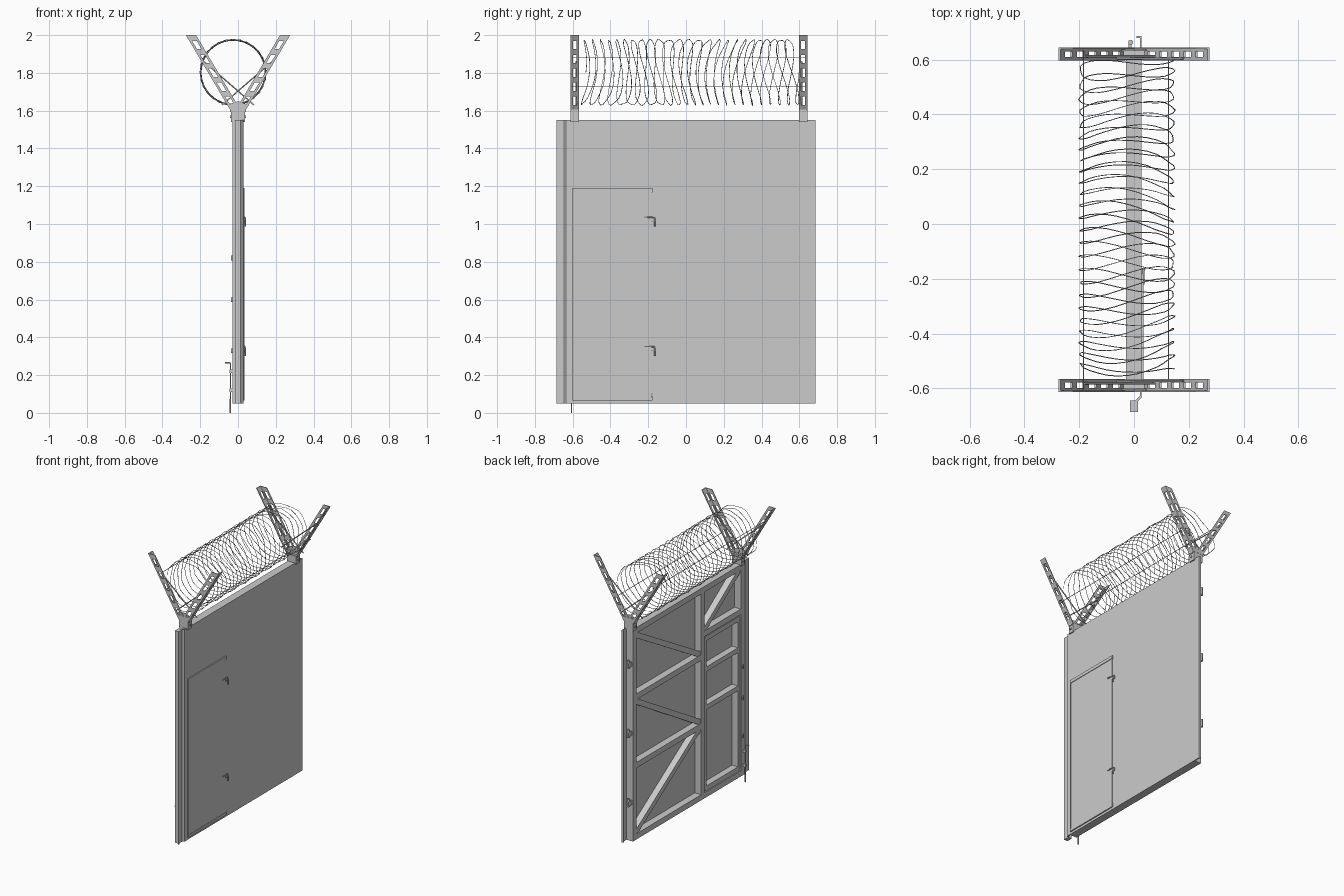
import bpy, bmesh, math, random
from mathutils import Vector

if "Cube" in bpy.data.objects:
    bpy.data.objects.remove(bpy.data.objects["Cube"])

random.seed(4)


def finish(name, bm):
    bmesh.ops.recalc_face_normals(bm, faces=bm.faces)
    me = bpy.data.meshes.new(name)
    bm.to_mesh(me)
    bm.free()
    ob = bpy.data.objects.new(name, me)
    bpy.context.collection.objects.link(ob)
    return ob


def add_prism(bm, pts, offset):
    a = [bm.verts.new(p) for p in pts]
    b = [bm.verts.new(Vector(p) + Vector(offset)) for p in pts]
    n = len(pts)
    bm.faces.new(a)
    bm.faces.new(b[::-1])
    for i in range(n):
        bm.faces.new((a[i], a[(i + 1) % n], b[(i + 1) % n], b[i]))


def prism(name, pts, offset):
    bm = bmesh.new()
    add_prism(bm, pts, offset)
    return finish(name, bm)


def box(name, x, y, z):
    return prism(name, [(x[0], y[0], z[0]), (x[1], y[0], z[0]),
                        (x[1], y[1], z[0]), (x[0], y[1], z[0])], (0, 0, z[1] - z[0]))


def bar(name, p, q, w=0.04, x0=-0.029, x1=0.022):
    """Frame member between two (y, z) points."""
    p, q = Vector(p), Vector(q)
    d = (q - p).normalized() * w / 2
    n = Vector((-d.y, d.x))
    return prism(name, [(x0, *(p + n)), (x0, *(q + n)), (x0, *(q - n)), (x0, *(p - n))],
                 (x1 - x0, 0, 0))


def wire(name, pts, r, res=1):
    cu = bpy.data.curves.new(name, 'CURVE')
    cu.dimensions = '3D'
    cu.bevel_depth = r
    cu.bevel_resolution = res
    cu.use_fill_caps = True
    sp = cu.splines.new('POLY')
    sp.points.add(len(pts) - 1)
    for pt, co in zip(sp.points, pts):
        pt.co = (*co, 1)
    ob = bpy.data.objects.new(name, cu)
    bpy.context.collection.objects.link(ob)
    return ob


# Sheet cladding around the door opening
SX = (0.021, 0.027)
box("main_sheet", SX, (-0.178, 0.685), (0.05, 1.55))
box("sheet_over_door", SX, (-0.635, -0.178), (1.19, 1.55))
box("sheet_beside_door", SX, (-0.635, -0.602), (0.05, 1.19))
box("sheet_under_door", SX, (-0.602, -0.178), (0.05, 0.066))
box("sheet_edge_return", (0.010, 0.021), (0.679, 0.685), (0.05, 1.55))

# Closing strip with stepped profile on the free edge
prof = [(-0.015, -0.685), (0.014, -0.685), (0.014, -0.647), (0.028, -0.632), (0.028, -0.612),
        (0.021, -0.612), (0.021, -0.628), (0.006, -0.643), (-0.015, -0.643)]
prism("closing_strip", [(x, y, 0.05) for x, y in prof], (0, 0, 1.5))

# Main frame
Y0, Y1, YM = -0.592, 0.615, -0.148
for nm, y in (("latch_post", Y0), ("hinge_post", Y1), ("middle_post", YM)):
    bar(nm, (y, 0.05), (y, 1.55))
for nm, z in (("top_rail", 1.53), ("bottom_rail", 0.07)):
    bar(nm, (Y0, z), (Y1, z))
for z in (0.575, 1.06):
    bar("cross_rail", (YM, z), (Y1, z))
bar("door_header", (Y0, 1.215), (YM, 1.215))

# Diagonal braces
for p, q in (((0.60, 1.50), (-0.13, 1.08)), ((0.60, 1.03), (-0.13, 0.60)),
             ((0.60, 0.09), (-0.13, 0.56)), ((-0.17, 1.235), (-0.575, 1.515))):
    bar("diagonal_brace", p, q, 0.038, -0.024)

# Wicket door
box("door_sheet", (0.025, 0.031), (-0.597, -0.183), (0.075, 1.183))
DX = (0.027, 0.035)
box("door_top_lip", DX, (-0.600, -0.178), (1.168, 1.19))
box("door_bottom_lip", DX, (-0.600, -0.178), (0.066, 0.084))
box("door_side_lip", DX, (-0.602, -0.594), (0.066, 1.19))
for y in (-0.185, -0.563):
    bar("door_stile", (y, 0.10), (y, 1.18), 0.026, -0.022, 0.026)
for z in (0.107, 0.68, 0.95, 1.168):
    bar("door_rail", (-0.563, z), (-0.185, z), 0.034, -0.022, 0.026)

# Door latches on the clad face
for z in (1.025, 0.34):
    box("latch_plate", (0.027, 0.034), (-0.185, -0.160), (z - 0.012, z + 0.010))
    wire("latch_handle", [(0.035, -0.22, z + 0.012), (0.035, -0.168, z + 0.010),
                          (0.038, -0.165, z), (0.038, -0.165, z - 0.038)], 0.004)

# Small hinges on the back of the door and drop bolt
for z in (0.33, 0.60, 0.82):
    box("door_hinge", (-0.036, -0.029), (-0.600, -0.585), (z - 0.012, z + 0.012))
wire("drop_bolt", [(-0.040, -0.606, 0.0), (-0.040, -0.606, 0.265), (-0.070, -0.606, 0.265)], 0.004)
for z in (0.12, 0.22):
    box("bolt_guide", (-0.046, -0.029), (-0.613, -0.598), (z - 0.010, z + 0.010))

# Gate hinges on the hanging edge
for z in (0.33, 0.82, 1.31):
    box("gate_hinge_leaf", (-0.020, -0.010), (0.630, 0.670), (z - 0.022, z + 0.010))
    wire("gate_hinge_pin", [(-0.012, 0.663, z - 0.028), (-0.012, 0.663, z + 0.028)], 0.009, 2)


# V brackets: perforated angle arms with holes in both flanges
def centre(z):
    return 0.012 + 0.237 * (z - 1.6) / 0.4


ZA, ZB, HOLES = 1.60, 2.0, 5


def rung_levels():
    step = (ZB - ZA - 0.03) / HOLES
    for i in range(HOLES + 1):
        z = ZA + i * step
        yield z, z + 0.03


def slab(bm, s, u, y, z):
    pts = [(s * (centre(z[0]) + u[0]), y[0], z[0]), (s * (centre(z[0]) + u[1]), y[0], z[0]),
           (s * (centre(z[1]) + u[1]), y[0], z[1]), (s * (centre(z[1]) + u[0]), y[0], z[1])]
    add_prism(bm, pts, (0, y[1] - y[0], 0))


T = 0.005
for yc in (-0.589, 0.620):
    e = 1 if yc > 0 else -1
    ya, yb = yc + e * 0.023, yc - e * 0.023
    for s in (-1, 1):
        bm = bmesh.new()
        yf = (ya, ya - e * T)
        for u in ((-0.027, -0.012), (0.012, 0.027)):
            slab(bm, s, u, yf, (ZA, ZB))
        for yr in ((ya - e * T, yc + e * 0.010), (yc - e * 0.010, yb)):
            slab(bm, s, (0.020, 0.027), yr, (ZA, ZB))
        for z in rung_levels():
            slab(bm, s, (-0.012, 0.012), yf, z)
            slab(bm, s, (0.020, 0.027), (yc + e * 0.010, yc - e * 0.010), z)
        finish("bracket_arm", bm)
    # bracket socket and gusset
    box("bracket_socket", (-0.036, 0.036), (yc - 0.022, yc + 0.022), (1.54, 1.60))
    box("bracket_cap", (-0.042, 0.042), (yc - 0.016, yc + 0.016), (1.592, 1.612))
    prism("bracket_gusset", [(-0.035, yc + e * 0.017, 1.60), (0.035, yc + e * 0.017, 1.60),
                             (0.045, yc + e * 0.017, 1.635), (0, yc + e * 0.017, 1.65),
                             (-0.045, yc + e * 0.017, 1.635)], (0, -e * 0.006, 0))
    box("socket_bolt", (-0.042, 0.042), (yc - 0.006, yc + 0.006), (1.562, 1.574))
    # crossed tie rods
    for s in (-1, 1):
        wire("tie_rod", [(s * 0.18, yc - e * (0.012 + s * 0.004), 1.86),
                         (-s * 0.085, yc - e * (0.012 + s * 0.004), 1.63)], 0.004)

# Straight strands between brackets
for x, z in ((-0.184, 1.88), (0.126, 1.73)):
    wire("straight_strand", [(x, -0.605, z), (x, 0.635, z)], 0.002)

# Barbed coil: loose helix with wavering pitch
TURNS, STEPS = 25, 28
coil = []
for i in range(TURNS * STEPS + 1):
    t = i / (TURNS * STEPS)
    a = 2 * math.pi * i / STEPS
    y = -0.55 + 1.14 * t
    y += 0.020 * math.cos(2 * a + 5 * t) + 0.018 * math.sin(a + 9 * t)
    r = 0.172 + 0.004 * math.sin(7.3 * a)
    coil.append((-0.026 + r * math.cos(a), min(y, 0.597), 1.803 + r * math.sin(a)))
wire("razor_coil", coil, 0.0018, 0)

# Barbs along the coil
bm = bmesh.new()
for i in range(3, len(coil) - 1, 5):
    c = Vector(coil[i])
    d = (Vector(coil[i + 1]) - c).normalized() * 0.008
    n = Vector((c.x + 0.026, 0, c.z - 1.803)).normalized() * 0.005
    add_prism(bm, [c - d - n, c + d * 0.4, c + d + n, c - d * 0.4], (0, 0.0012, 0))
finish("coil_barbs", bm)
